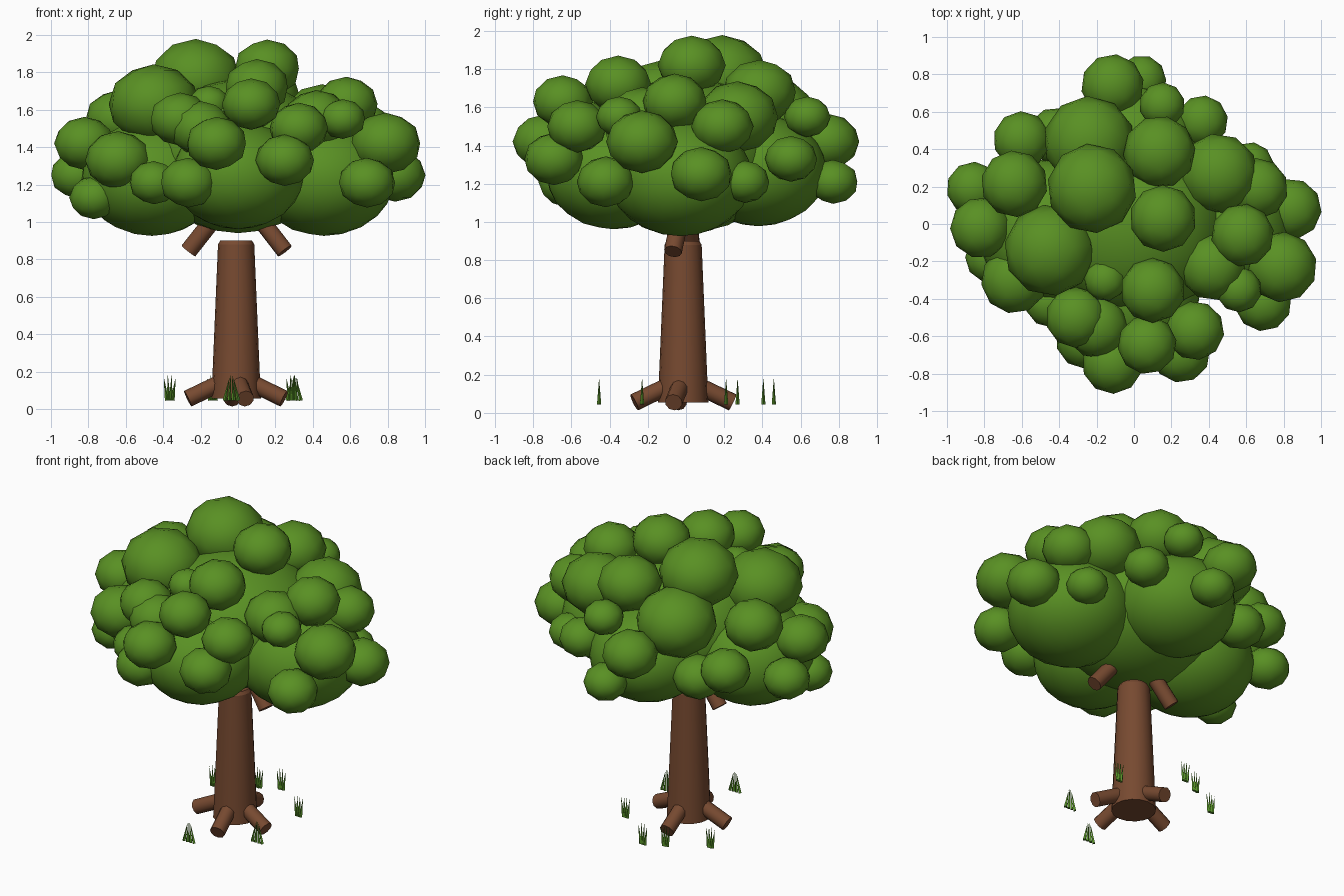
import bpy, bmesh, math, random
from mathutils import Vector, Matrix

if "Cube" in bpy.data.objects:
    bpy.data.objects.remove(bpy.data.objects["Cube"])

random.seed(4)


def material(name, rgb):
    m = bpy.data.materials.new(name)
    m.diffuse_color = (*rgb, 1)
    m.use_nodes = True
    m.node_tree.nodes["Principled BSDF"].inputs["Base Color"].default_value = m.diffuse_color
    return m


BARK = material("bark brown", (0.185, 0.068, 0.03))
LEAF = material("leaf green", (0.10, 0.28, 0.017))
GRASS = material("grass green", (0.09, 0.27, 0.02))


def finish(bm, name, mat, smooth=None):
    me = bpy.data.meshes.new(name)
    bm.to_mesh(me)
    bm.free()
    me.materials.append(mat)
    ob = bpy.data.objects.new(name, me)
    bpy.context.collection.objects.link(ob)
    if smooth:
        bpy.context.view_layer.objects.active = ob
        ob.select_set(True)
        bpy.ops.object.shade_smooth_by_angle(angle=math.radians(smooth))
        ob.select_set(False)
    return ob


def rod(bm, a, b, r1, r2, sides):
    """Tapered cylinder from a to b."""
    a, b = Vector(a), Vector(b)
    d = b - a
    mat = Matrix.Translation((a + b) / 2) @ d.to_track_quat('Z', 'Y').to_matrix().to_4x4()
    bmesh.ops.create_cone(bm, cap_ends=True, segments=sides, radius1=r1, radius2=r2,
                          depth=d.length, matrix=mat)


def blob(bm, x, y, z, r, squash, detail):
    mat = (Matrix.Translation((x, y, z)) @ Matrix.Diagonal((r, r, r * squash, 1))
           @ Matrix.Rotation(random.uniform(0, 6.28), 4, 'Z'))
    bmesh.ops.create_icosphere(bm, subdivisions=detail, radius=1.02, matrix=mat)


# Trunk with a softened top rim
bm = bmesh.new()
rod(bm, (-.01, -.015, .055), (-.01, -.015, .88), .132, .097, 16)
rod(bm, (-.01, -.015, .88), (-.01, -.015, .90), .097, .085, 16)
finish(bm, "trunk", BARK, 40)

# Four short roots splayed around the foot
bm = bmesh.new()
for deg in (-11, 95, 186, 281):
    c, s = math.cos(math.radians(deg)), math.sin(math.radians(deg))
    rod(bm, (-.01 + .05 * c, -.015 + .05 * s, .155),
        (-.01 + .26 * c, -.015 + .26 * s, .055), .046, .046, 10)
finish(bm, "roots", BARK, 50)

# Two slanted branches running up into the crown
bm = bmesh.new()
rod(bm, (-.265, .03, .845), (-.04, 0, 1.13), .047, .047, 10)
rod(bm, (.25, -.068, .845), (.03, -.01, 1.13), .047, .047, 10)
finish(bm, "branches", BARK, 50)

# Large inner lobes of the crown
bm = bmesh.new()
for x, y, z, r in [(-.46, -.03, 1.235, .37), (.46, -.03, 1.235, .37), (0, .38, 1.27, .35),
                   (0, -.38, 1.25, .345), (0, 0, 1.35, .49)]:
    blob(bm, x, y, z, r, .82, 3)
finish(bm, "crown_core", LEAF, 180)

# Smaller leaf clumps over the crown: x, y, radius
CLUMPS = {
    1.82: [(.155, .03, .175)],
    1.77: [(-.225, .19, .235)],
    1.72: [(.10, -.355, .17)],
    1.68: [(.135, .385, .19)],
    1.63: [(-.45, -.14, .24), (-.155, -.3, .11), (.58, -.06, .165), (.07, -.645, .155)],
    1.55: [(-.24, .44, .24), (-.64, .215, .175), (.45, .27, .21), (.42, -.23, .175),
           (.56, -.35, .12), (-.31, -.5, .16), (.15, .635, .12)],
    1.50: [(.66, .19, .16), (.325, -.57, .155), (-.2, -.55, .165)],
    1.42: [(-.82, -.02, .16), (-.115, .74, .165), (.79, -.23, .185), (-.115, -.745, .16)],
    1.33: [(-.64, -.3, .175), (-.60, .45, .15), (.365, .55, .135), (.25, -.69, .155)],
    1.25: [(-.86, .19, .14), (.84, .08, .16), (-.42, .47, .15)],
    1.21: [(.04, .77, .13), (-.265, -.62, .15), (-.45, -.42, .13), (.62, .31, .125),
           (.69, -.42, .15)],
    1.13: [(-.77, -.18, .13)],
}
bm = bmesh.new()
for z, row in CLUMPS.items():
    for x, y, r in row:
        blob(bm, x, y, z, r, .87, 2)
finish(bm, "leaf_clumps", LEAF, 180)

# Grass tufts: rear ones fan open at the tips, front ones gather at the tips
bm = bmesh.new()
for x, y in [(-.035, -.455), (.3, -.23), (.29, .21), (-.365, .27), (-.135, .405), (-.01, .46)]:
    for k in (-1.5, -.5, .5, 1.5):
        base, tip = (.024, .007) if y < 0 else (.010, .021)
        rod(bm, (x + base * k, y, .045), (x + tip * k, y, .185 - .012 * abs(k)),
            .011, .0005, 4)
finish(bm, "grass_tufts", GRASS)
